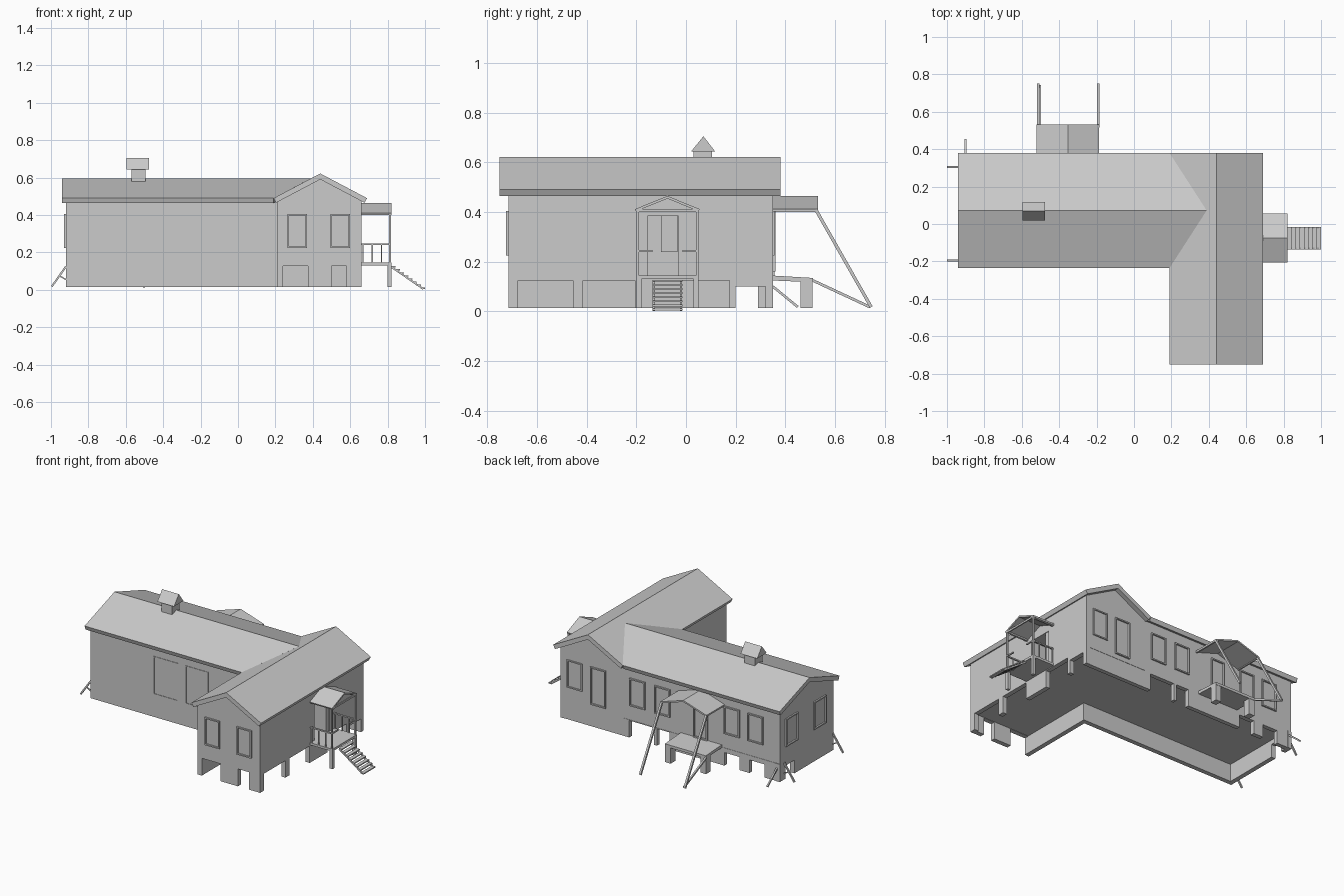
import bpy, bmesh
from mathutils import Vector

if "Cube" in bpy.data.objects:
    bpy.data.objects.remove(bpy.data.objects["Cube"])

GREY = (0.6, 0.6, 0.6, 1)
mat = bpy.data.materials.new("plain grey")
mat.use_nodes = True
mat.diffuse_color = GREY
mat.node_tree.nodes["Principled BSDF"].inputs["Base Color"].default_value = GREY


def finish(name, bm):
    bmesh.ops.recalc_face_normals(bm, faces=bm.faces)
    mesh = bpy.data.meshes.new(name)
    bm.to_mesh(mesh)
    bm.free()
    mesh.materials.append(mat)
    ob = bpy.data.objects.new(name, mesh)
    bpy.context.collection.objects.link(ob)
    return ob


def add_box(bm, lo, hi):
    lo, hi = Vector(lo), Vector(hi)
    ret = bmesh.ops.create_cube(bm, size=1)
    for v in ret["verts"]:
        v.co = (lo + hi) / 2 + v.co * (hi - lo)


def boxes(name, items):
    bm = bmesh.new()
    for lo, hi in items:
        add_box(bm, lo, hi)
    return finish(name, bm)


def beam(name, a, b, w=0.01):
    """Square bar between two points."""
    a, b = Vector(a), Vector(b)
    bm = bmesh.new()
    rot = (b - a).to_track_quat('Z', 'X')
    for v in bmesh.ops.create_cube(bm, size=1)["verts"]:
        v.co = (a + b) / 2 + rot @ Vector((v.co.x * w, v.co.y * w, v.co.z * (b - a).length))
    return finish(name, bm)


def prism(name, section, along, start, end):
    """Extrude a (side, z) section along x or y; end may depend on z."""
    bm = bmesh.new()
    rings = []
    for stop in (lambda z: start, end if callable(end) else lambda z: end):
        rings.append([bm.verts.new((stop(z), s, z) if along == "x" else (s, stop(z), z))
                      for s, z in section])
    n = len(section)
    for r in rings:
        bm.faces.new(r)
    for i in range(n):
        j = (i + 1) % n
        bm.faces.new((rings[0][i], rings[0][j], rings[1][j], rings[1][i]))
    return finish(name, bm)


def gable_roof(name, mid, half, eave, ridge, thick, along, start, end):
    """Two sloping slabs with square-cut eaves."""
    slope = Vector((half, ridge - eave)).normalized()
    dx, dz = slope.y * thick, slope.x * thick
    section = [(mid - half, eave), (mid, ridge), (mid + half, eave),
               (mid + half - dx, eave - dz), (mid, ridge - thick / slope.x),
               (mid - half + dx, eave - dz)]
    return prism(name, section, along, start, end)


def house(name, a, b, eave, ridge, along, start, end):
    mid = (a + b) / 2
    return prism(name, [(a, FLOOR), (a, eave), (mid, ridge), (b, eave), (b, FLOOR)],
                 along, start, end)


FLOOR, BASE, SKIRT = 0.13, 0.015, 0.03
LEFT, INNER, RIGHT = -0.92, 0.21, 0.66
FRONT, STEP, BACK = -0.715, -0.205, 0.35

# Main volumes
house("long_wing_walls", STEP, BACK - 0.004, 0.475, 0.58, "x", LEFT, INNER)
cross = house("cross_wing_walls", INNER, RIGHT, 0.475, 0.605, "y", FRONT, BACK)

# Entrance recess
cutter = boxes("entrance_cutter", [((0.55, -0.155, 0.145), (0.8, 0.0, 0.385))])
cutter.hide_render = True
mod = cross.modifiers.new("entrance", 'BOOLEAN')
mod.object, mod.operation, mod.solver = cutter, 'DIFFERENCE', 'EXACT'
bpy.context.view_layer.objects.active = cross
bpy.ops.object.modifier_apply(modifier="entrance")
bpy.data.objects.remove(cutter)
boxes("entrance_door", [((0.55, -0.1, 0.24), (0.557, -0.035, 0.385)),
                        ((0.55, -0.03, 0.145), (0.655, 0.0, 0.385))])

# Roofs
gable_roof("cross_wing_roof", 0.44, 0.25, 0.49, 0.622, 0.028, "y", -0.75, 0.38)
gable_roof("long_wing_roof", 0.0725, 0.3075, 0.49, 0.595, 0.028, "x", -0.94,
           lambda z: 0.19 + max(0, z - 0.49) * 1.89)


def skirt(name, along, a, b, lo, hi, openings):
    """Foundation wall with openings given as (from, to, top)."""
    parts, pos = [], a
    for s, e, top in openings + [(b, b, FLOOR)]:
        parts.append((pos, s, BASE))
        if top < FLOOR:
            parts.append((s, e, top))
        pos = e
    items = []
    for s, e, z in parts:
        if e - s > 0.001:
            items.append(((s, lo, z), (e, hi, FLOOR)) if along == "x"
                         else ((lo, s, z), (hi, e, FLOOR)))
    return boxes(name, items)


# Foundation walls
skirt("front_foundation", "x", INNER, RIGHT, FRONT, FRONT + SKIRT,
      [(0.24, 0.375, 0.128), (0.5, 0.58, 0.128)])
skirt("long_front_foundation", "x", LEFT, INNER + SKIRT, STEP, STEP + SKIRT, [])
skirt("inner_foundation", "y", FRONT, STEP, INNER, INNER + SKIRT, [])
skirt("right_foundation", "y", FRONT, BACK, RIGHT - SKIRT, RIGHT,
      [(-0.675, -0.455, 0.125), (-0.415, -0.205, 0.125), (-0.02, 0.175, 0.125),
       (0.2, 0.345, 0.1)])
skirt("left_foundation", "y", STEP, BACK, LEFT, LEFT + SKIRT, [(0.2, 0.29, 0.1)])
skirt("back_foundation", "x", LEFT, RIGHT, BACK - SKIRT, BACK - 0.002,
      [(-0.81, -0.7, 0.1), (-0.63, -0.52, 0.1), (-0.126, -0.035, 0.125),
       (-0.015, 0.165, 0.125)])


def window(name, along, a, b, face, out, z0=0.225, z1=0.405):
    """Raised frame of four bars on a wall; out is the wall's direction."""
    w, lo, hi = 0.008, min(face, face + out * 0.01), max(face, face + out * 0.01)
    bars = [(a, a + w, z0, z1), (b - w, b, z0, z1),
            (a + w, b - w, z0, z0 + w), (a + w, b - w, z1 - w, z1)]
    boxes(name, [((s, lo, p), (e, hi, q)) if along == "x" else ((lo, s, p), (hi, e, q))
                 for s, e, p, q in bars])


# Windows and back door
for i, a in enumerate((0.265, 0.495)):
    window(f"front_window_{i}", "x", a, a + 0.105, FRONT, -1)
for i, a in enumerate((0.5, 0.05, -0.13, -0.63, -0.8)):
    window(f"back_window_{i}", "x", a, a + 0.11, BACK - 0.003, 1)
window("back_door_frame", "x", 0.33, 0.44, BACK, 1, 0.16)
window("porch_door_frame", "x", -0.4, -0.3, BACK - 0.003, 1, 0.145)
for i, a in enumerate((-0.12, 0.17)):
    window(f"left_window_{i}", "y", a, a + 0.125, LEFT, -1)
for i, (a, b) in enumerate(((-0.466, -0.284), (-0.236, -0.07))):
    window(f"long_front_panel_{i}", "x", a, b, STEP + 0.007, -1, 0.16, 0.41)

# Chimney
boxes("chimney_stack", [((-0.57, 0.03, 0.56), (-0.495, 0.105, 0.645))])
prism("chimney_cap", [(0.02, 0.643), (0.07, 0.705), (0.118, 0.643)], "x", -0.595, -0.475)

# Side porch
boxes("side_porch_deck", [((RIGHT, -0.2, 0.13), (0.82, 0.05, 0.145))])
gable_roof("side_porch_roof", -0.075, 0.13, 0.412, 0.465, 0.01, "x", RIGHT, 0.82)
boxes("side_porch_tie", [((0.81, -0.195, 0.4), (0.818, 0.045, 0.412)),
                         ((RIGHT, -0.195, 0.4), (0.82, -0.185, 0.412)),
                         ((RIGHT, 0.035, 0.4), (0.82, 0.045, 0.412))])
for i, y in enumerate((-0.2, 0.04)):
    boxes(f"side_porch_post_{i}", [((0.808, y, FLOOR), (0.818, y + 0.01, 0.41))])
    boxes(f"side_porch_pier_{i}", [((0.8, y - 0.01 * i, BASE), (0.82, y + 0.02 - 0.01 * i, 0.13))])
    boxes(f"side_porch_rail_{i}", [((RIGHT, y, 0.24), (0.81, y + 0.01, 0.248))]
          + [((x, y + 0.002, 0.145), (x + 0.006, y + 0.008, 0.24)) for x in (0.665, 0.715, 0.765)])
boxes("side_porch_front_rail", [((0.81, -0.2, 0.24), (0.818, -0.135, 0.248)),
                                ((0.81, -0.015, 0.24), (0.818, 0.05, 0.248))])

# Side stairs
N = 8
boxes("stair_treads", [((0.82 + i * 0.0225, -0.135, 0.12 - i * 0.0165),
                        (0.843 + i * 0.0225, -0.015, 0.127 - i * 0.0165)) for i in range(N)])
for i, y in enumerate((-0.13, -0.02)):
    beam(f"stair_stringer_{i}", (0.82, y, 0.122), (0.99, y, 0.005), 0.009)

# Back porch
gable_roof("back_porch_roof", -0.353, 0.167, 0.412, 0.465, 0.01, "y", BACK - 0.01, 0.532)
prism("back_porch_deck", [(BACK - 0.01, 0.145), (0.51, 0.135), (0.51, 0.118), (BACK - 0.01, 0.125)],
      "x", -0.5, -0.205)
for i, x in enumerate((-0.5, -0.245)):
    boxes(f"back_porch_leg_{i}", [((x, 0.46, BASE), (x + 0.04, 0.508, 0.122))])
for i, x in enumerate((-0.513, -0.192)):
    beam(f"back_porch_strut_{i}", (x, 0.522, 0.41), (x, 0.745, 0.018), 0.013)
    boxes(f"back_porch_tie_{i}", [((x - 0.005, BACK - 0.01, 0.4), (x + 0.005, 0.53, 0.412))])
beam("back_porch_brace", (-0.503, 0.51, 0.125), (-0.503, 0.74, 0.018), 0.011)

# Raking props against the walls
for i, y in enumerate((-0.195, 0.305)):
    beam(f"left_prop_{i}", (LEFT, y, 0.125), (-0.995, y, 0.018), 0.01)
    beam(f"left_prop_strut_{i}", (LEFT, y, 0.055), (-0.955, y, 0.075), 0.007)
beam("back_prop", (-0.9, BACK, 0.1), (-0.9, 0.45, 0.018), 0.01)
